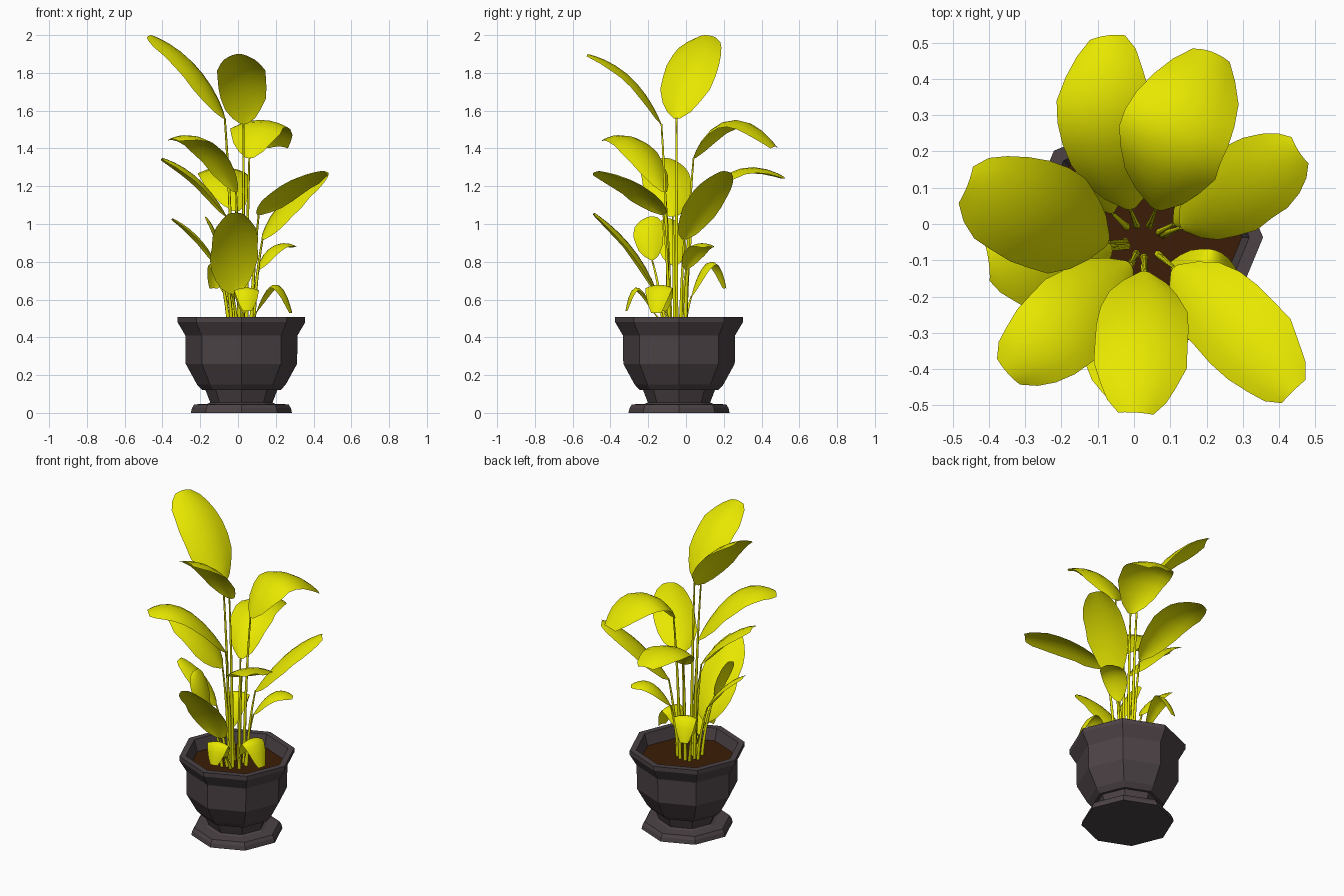
import bpy, bmesh, math, random
from mathutils import Vector

if "Cube" in bpy.data.objects:
    bpy.data.objects.remove(bpy.data.objects["Cube"])

random.seed(4)


def material(name, rgb):
    m = bpy.data.materials.new(name)
    m.diffuse_color = (*rgb, 1)
    m.use_nodes = True
    m.node_tree.nodes["Principled BSDF"].inputs["Base Color"].default_value = m.diffuse_color
    return m


POT = material("dark_grey_clay", (0.072, 0.055, 0.060))
SOIL = material("brown_soil", (0.045, 0.012, 0.002))
LEAF = material("yellow_green_leaf", (0.80, 0.80, 0.0))
CX, CY = 0.018, -0.037


def finish(name, bm, mat, smooth=False):
    me = bpy.data.meshes.new(name)
    bm.to_mesh(me)
    bm.free()
    me.materials.append(mat)
    for p in me.polygons:
        p.use_smooth = smooth
    ob = bpy.data.objects.new(name, me)
    bpy.context.collection.objects.link(ob)
    return ob


def lathe(name, profile, mat, sides=8):
    """Turn (radius, z) points around the pot axis, capping both ends."""
    bm = bmesh.new()
    rings = [[bm.verts.new((CX + r * math.cos(a), CY + r * math.sin(a), z))
              for a in [math.tau * i / sides for i in range(sides)]]
             for r, z in profile]
    for a, b in zip(rings, rings[1:]):
        for i in range(sides):
            j = (i + 1) % sides
            bm.faces.new((a[i], a[j], b[j], b[i]))
    bm.faces.new(rings[0][::-1])
    bm.faces.new(rings[-1])
    finish(name, bm, mat)


def bezier(a, c, b, t):
    return a * (1 - t) ** 2 + c * (2 * t * (1 - t)) + b * t * t


# Half-width of a leaf along its length, as a share of the widest point
OUTLINE = [(0, .12), (.06, .45), (.15, .72), (.28, .91), (.42, .99), (.56, 1.0),
           (.70, .95), (.83, .81), (.93, .61), (1, .36)]


def make_leaf(name, base, mid, tip, width, cup=0.25):
    base, mid, tip = Vector(base), Vector(mid), Vector(tip)
    ctrl = mid * 2 - (base + tip) / 2
    flat = Vector((tip.x - base.x, tip.y - base.y, 0)).normalized()
    side = Vector((-flat.y, flat.x, 0))
    bm = bmesh.new()
    rows = []
    for t, share in OUTLINE:
        p = bezier(base, ctrl, tip, t)
        along = ((ctrl - base) * (1 - t) + (tip - ctrl) * t).normalized()
        up = along.cross(side).normalized()
        row = []
        for k in range(-3, 4):
            v = k / 3
            half = width / 2 * share * (random.uniform(.94, 1.03) if abs(k) == 3 else 1)
            row.append(bm.verts.new(p + side * v * half - up * cup * v * v * half))
        rows.append(row)
    for a, b in zip(rows, rows[1:]):
        for i in range(6):
            bm.faces.new((a[i], b[i], b[i + 1], a[i + 1]))
    finish(name, bm, LEAF, True)
    return base


def make_stem(name, base):
    """Thin tapered stalk rising from the soil into the leaf base."""
    root = Vector((.025 + (base.x - .025) * .52, -.05 + (base.y + .05) * .52, .42))
    bend = Vector((root.x + (base.x - root.x) * .25, root.y + (base.y - root.y) * .25,
                   .42 + (base.z - .42) * .6))
    bm = bmesh.new()
    rings = []
    for s in range(9):
        t = s / 8
        p = bezier(root, bend, base, t)
        r = .011 - .006 * t
        rings.append([bm.verts.new(p + Vector((r * math.cos(a), r * math.sin(a), 0)))
                      for a in [math.tau * i / 6 for i in range(6)]])
    for a, b in zip(rings, rings[1:]):
        for i in range(6):
            j = (i + 1) % 6
            bm.faces.new((a[i], a[j], b[j], b[i]))
    finish(name, bm, LEAF, True)


# Octagonal pot: foot plate, neck, belly, flared rim, inside wall
lathe("pot", [(.268, 0), (.262, .025), (.25, .045), (.18, .048), (.165, .055),
              (.19, .12), (.207, .12), (.235, .15), (.295, .26), (.297, .41),
              (.338, .48), (.338, .507), (.30, .507), (.275, .42)], POT)
lathe("soil", [(.27, .40), (.283, .435)], SOIL)

# Leaves: base, middle, tip, width
LEAVES = {
    "top_left": ((-.07, -.05, 1.56), (-.24, .015, 1.84), (-.46, .105, 2.0), .305),
    "top_front": ((.03, -.13, 1.53), (.025, -.29, 1.775), (.005, -.52, 1.9), .265),
    "upper_back_right": ((.06, .04, 1.35), (.11, .24, 1.55), (.215, .475, 1.41), .31),
    "upper_front_left": ((-.01, -.11, 1.17), (-.17, -.26, 1.43), (-.35, -.41, 1.45), .26),
    "middle_left": ((-.06, -.07, 1.04), (-.21, -.10, 1.24), (-.40, -.11, 1.35), .27),
    "middle_back": ((-.01, .04, 1.07), (-.075, .26, 1.285), (-.075, .52, 1.25), .27),
    "middle_front_right": ((.11, -.12, 1.05), (.27, -.27, 1.205), (.44, -.46, 1.28), .255),
    "middle_right": ((.13, -.01, .92), (.28, .09, 1.14), (.455, .20, 1.28), .24),
    "lower_front": ((-.03, -.15, .63), (-.02, -.28, .87), (-.01, -.485, 1.06), .255),
    "lower_left": ((-.11, -.06, .78), (-.21, -.08, .93), (-.345, -.095, 1.03), .16),
    "lower_front_left": ((-.08, -.18, .81), (-.115, -.20, .95), (-.17, -.18, 1.04), .16),
    "lower_right": ((.11, .0, .76), (.20, .06, .885), (.305, .12, .88), .15),
    "small_back_left": ((-.06, .03, .62), (-.09, .13, .80), (-.13, .21, .66), .135),
    "small_right": ((.10, -.11, .54), (.20, -.14, .68), (.285, -.16, .53), .15),
    "small_front": ((.03, -.17, .53), (.045, -.26, .665), (.05, -.32, .54), .135),
}
for label, (base, mid, tip, width) in LEAVES.items():
    make_stem("stem_" + label, make_leaf("leaf_" + label, base, mid, tip, width))
